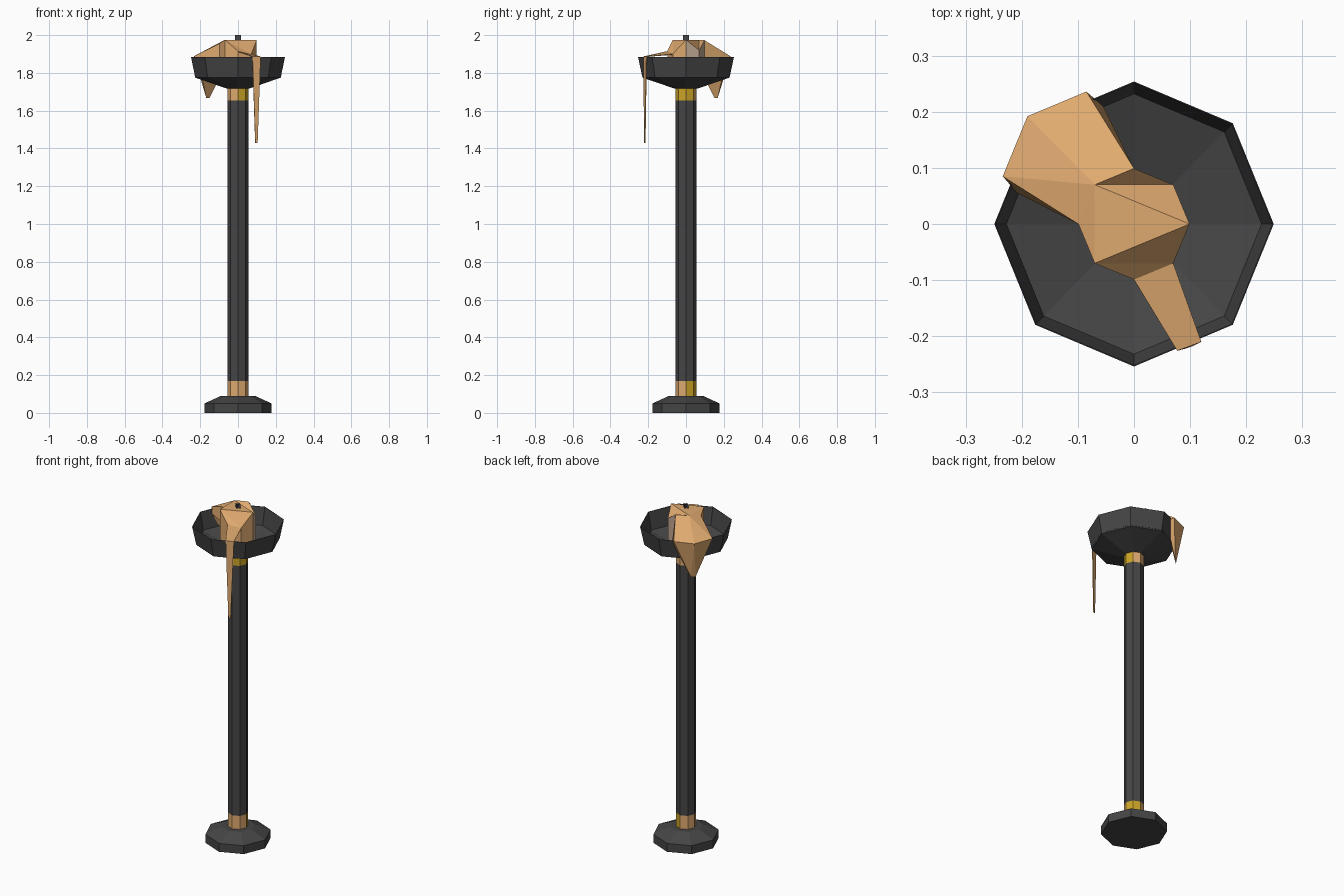
import bpy, math
from math import cos, sin, pi

if "Cube" in bpy.data.objects:
    bpy.data.objects.remove(bpy.data.objects["Cube"])


def mat(name, rgb):
    m = bpy.data.materials.new(name)
    m.diffuse_color = (*rgb, 1)
    m.use_nodes = True
    m.node_tree.nodes["Principled BSDF"].inputs["Base Color"].default_value = m.diffuse_color
    return m


IRON = mat("dark iron", (0.06, 0.06, 0.06))
WAX = mat("tan wax", (0.74, 0.40, 0.16))
GOLD = mat("gold", (0.60, 0.37, 0.02))
PALE = mat("pale wax", (0.57, 0.42, 0.31))


def make(name, verts, faces, mats, rule=None):
    me = bpy.data.meshes.new(name)
    me.from_pydata(verts, [], faces)
    for m in mats:
        me.materials.append(m)
    if rule:
        for p in me.polygons:
            a = math.degrees(math.atan2(p.center.y, p.center.x))
            p.material_index = rule(a, p.center.z, p.normal)
    ob = bpy.data.objects.new(name, me)
    bpy.context.collection.objects.link(ob)
    return ob


def lathe(name, profile, mats, rule=None, ys=1.0, caps=True):
    """Eight-sided turned part from (radius, height) pairs, corners on the axes."""
    v = [(r * cos(k * pi / 4), r * sin(k * pi / 4) * ys, z)
         for r, z in profile for k in range(8)]
    f = [(i * 8 + k, i * 8 + (k + 1) % 8, i * 8 + 8 + (k + 1) % 8, i * 8 + 8 + k)
         for i in range(len(profile) - 1) for k in range(8)]
    if caps:
        n = (len(profile) - 1) * 8
        f += [tuple(range(7, -1, -1)), tuple(range(n, n + 8))]
    return make(name, v, f, mats, rule)


# Foot
lathe("foot", [(0.178, 0), (0.178, 0.05), (0.09, 0.09)], [IRON])


# Pole with a coloured band at each end, gold on some sides only
def band(a, z, n):
    if 0.17 < z < 1.65:
        return 0
    if z < 0.17:
        return 2 if 0 < a < 90 else 1
    return 2 if -90 < a < 45 else 1


lathe("pole", [(0.055, 0.085), (0.055, 0.17), (0.055, 1.655), (0.055, 1.725)],
      [IRON, WAX, GOLD], band)

# Thin-walled drip dish: outside up, then inside down
lathe("dish", [(0.06, 1.717), (0.226, 1.775), (0.249, 1.885),
               (0.247, 1.885), (0.228, 1.782), (0.05, 1.722)], [IRON], ys=1.02)

# Melted candle: octagon sides with uneven top heights
tops = [1.975, 1.92, 1.975, 1.975, 1.955, 1.975, 1.915, 1.90]
ring = [(0.099 * cos(k * pi / 4), 0.099 * sin(k * pi / 4)) for k in range(8)]
cv = [(x, y, 1.732) for x, y in ring] + [(x, y, z) for (x, y), z in zip(ring, tops)]
cf = [(k, (k + 1) % 8, 8 + (k + 1) % 8, 8 + k) for k in range(8)]
cf += [(8, 11, 13), (8, 9, 11), (9, 10, 11), (11, 12, 13),
       (13, 14, 15), (13, 15, 8)]
make("candle", cv, cf, [WAX, PALE],
     lambda a, z, n: 1 if 0 < a < 90 and abs(n.z) < 0.1 else 0)

# Wide wax spill over the back left rim, hanging to a point
sv = [(-0.07, 0.07, 1.975), (0, 0.099, 1.972), (-0.085, 0.236, 1.888),
      (-0.19, 0.192, 1.885), (-0.234, 0.085, 1.888), (-0.099, 0, 1.955),
      (-0.15, 0.168, 1.668), (-0.168, 0.15, 1.668),
      (0, 0.099, 1.86), (-0.099, 0, 1.86),
      (-0.055, 0.21, 1.862), (-0.208, 0.055, 1.862)]
sf = [(0, 2, 3), (0, 3, 4), (0, 1, 2), (0, 4, 5),
      (2, 6, 3), (3, 6, 7), (3, 7, 4),
      (1, 8, 10, 2), (5, 4, 11, 9), (8, 9, 11, 10),
      (2, 10, 6), (4, 7, 11), (10, 11, 7, 6)]
make("wax_spill", sv, sf, [WAX])

# Long thin drip over the front rim
dv = [(0, -0.099, 1.915), (0.07, -0.07, 1.90), (0.12, -0.21, 1.887),
      (0.077, -0.226, 1.887), (0.092, -0.222, 1.43), (0.104, -0.218, 1.43)]
drip = make("front_drip", dv, [(0, 3, 2, 1), (3, 4, 5, 2)], [WAX])
s = drip.modifiers.new("thickness", "SOLIDIFY")
s.thickness = 0.004
s.offset = -1

# Wick: two crossed strips
wv = [(-0.016, 0, 1.95), (0.016, 0, 1.95), (0.016, 0, 2.0), (-0.016, 0, 2.0)]
wv += [(y, x, z) for x, y, z in wv]
make("wick", wv, [(0, 1, 2, 3), (4, 5, 6, 7)], [IRON])
